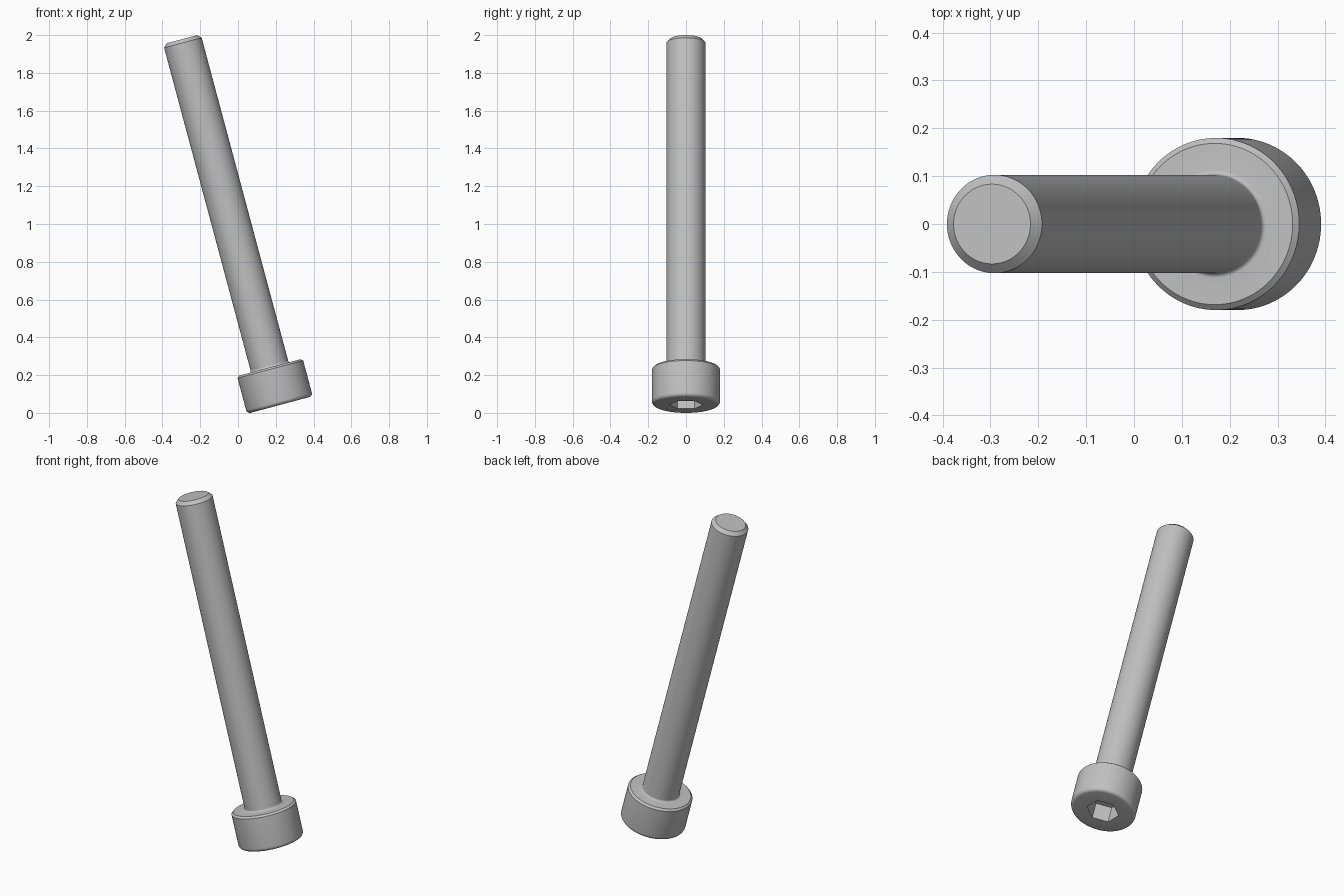
import bpy, bmesh, math
from mathutils import Matrix

cube = bpy.data.objects.get("Cube")
if cube:
    bpy.data.objects.remove(cube, do_unlink=True)

SIDES = 96
UNIT = 0.0514            # one design unit (the shank is 4 units thick)
TILT = math.radians(-15)
PLACE = (Matrix.Translation((0.222, 0, 0.042))
         @ Matrix.Rotation(TILT, 4, 'Y') @ Matrix.Scale(UNIT, 4))

steel = bpy.data.materials.new("steel_grey")
steel.use_nodes = True
GREY = (0.53, 0.53, 0.53, 1)
steel.diffuse_color = GREY
steel.node_tree.nodes["Principled BSDF"].inputs["Base Color"].default_value = GREY


def hexagon(flat):
    """Radius function of a hexagon with corners along +-y."""
    sixth = math.pi / 3
    return lambda a: flat / math.cos((a + sixth / 2) % sixth - sixth / 2)


def arc(cx, cz, r, start, end, steps=6):
    angles = [math.radians(start + (end - start) * i / steps) for i in range(steps + 1)]
    return [(cx + r * math.cos(a), cz + r * math.sin(a)) for a in angles]


def loft(name, rings, cap_start=False, cap_end=False):
    """Skin rings of (radius or radius function, height)."""
    bm = bmesh.new()
    loops = []
    for radius, z in rings:
        loop = []
        for i in range(SIDES):
            a = math.tau * i / SIDES
            r = radius(a) if callable(radius) else radius
            loop.append(bm.verts.new((r * math.cos(a), r * math.sin(a), z)))
        loops.append(loop)
    for low, high in zip(loops, loops[1:]):
        for i in range(SIDES):
            j = (i + 1) % SIDES
            bm.faces.new((low[i], low[j], high[j], high[i]))
    if cap_start:
        bm.faces.new(loops[0][::-1])
    if cap_end:
        bm.faces.new(loops[-1])
    mesh = bpy.data.meshes.new(name)
    bm.to_mesh(mesh)
    bm.free()
    mesh.materials.append(steel)
    obj = bpy.data.objects.new(name, mesh)
    bpy.context.collection.objects.link(obj)
    obj.matrix_world = PLACE
    bpy.ops.object.select_all(action='DESELECT')
    obj.select_set(True)
    bpy.context.view_layer.objects.active = obj
    bpy.ops.object.shade_smooth_by_angle(angle=math.radians(30))
    return obj


# Head: hex socket, rounded outer rim, bevelled shoulder, fillet into the shank
socket = hexagon(1.5)
head = [(socket, 2.0), (socket, 0.0)]
head += arc(3.1, 0.4, 0.4, -90, 0)
head += [(3.5, 3.8), (3.28, 4.0)]
head += arc(2.2, 4.2, 0.2, 270, 180)
loft("bolt_head", head, cap_start=True)

# Shank: plain cylinder with a chamfered tip
loft("shank", [(2.0, 4.2), (2.0, 38.62), (1.62, 39.0)], cap_end=True)
